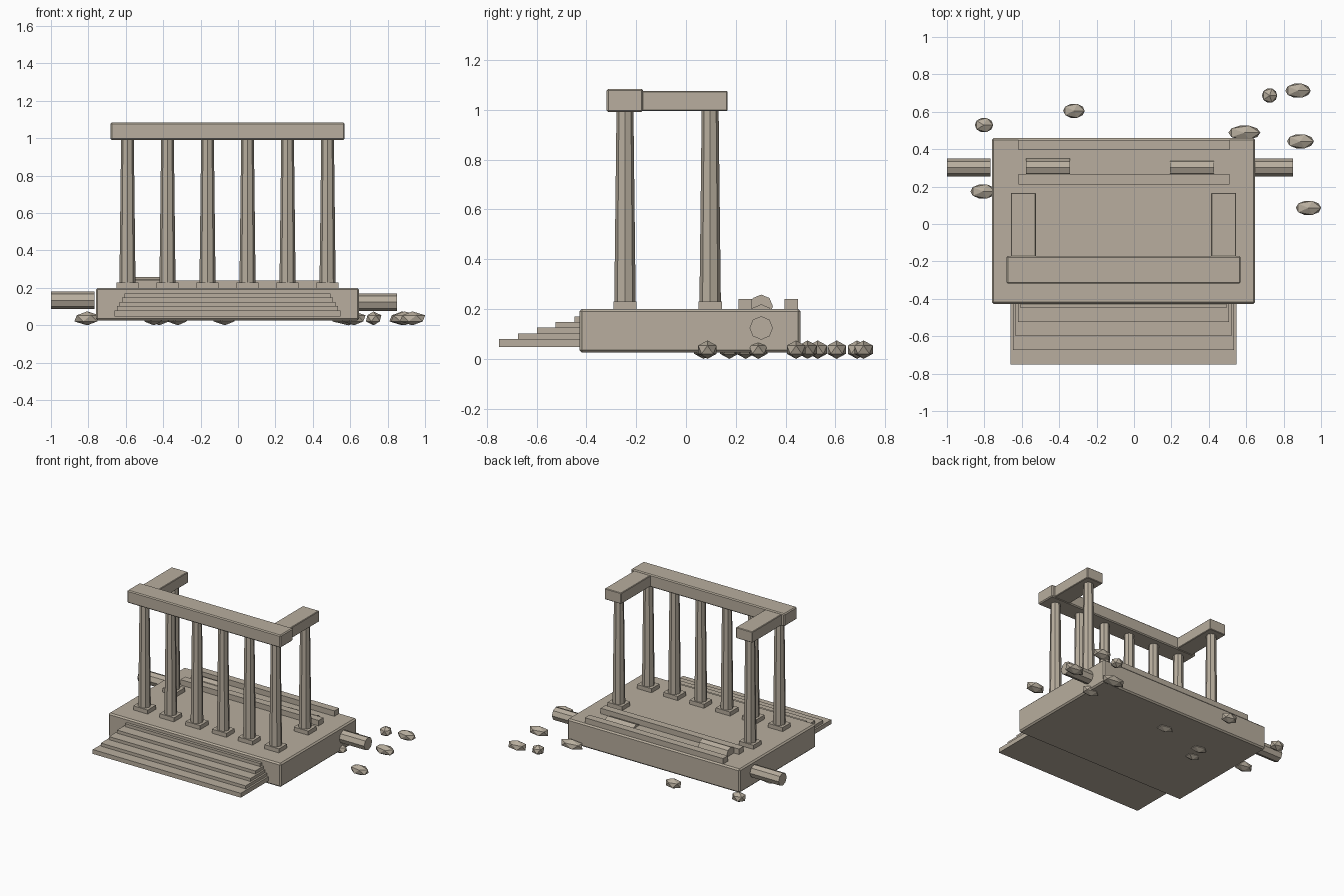
import bpy, math

if "Cube" in bpy.data.objects:
    bpy.data.objects.remove(bpy.data.objects["Cube"])

stone = bpy.data.materials.new("weathered_stone")
stone.diffuse_color = (0.479, 0.423, 0.342, 1)
stone.use_nodes = True
stone.node_tree.nodes["Principled BSDF"].inputs["Base Color"].default_value = stone.diffuse_color


def finish(obj, name, bevel=0):
    obj.name = name
    obj.data.materials.append(stone)
    if bevel:
        m = obj.modifiers.new("edge", 'BEVEL')
        m.width = bevel
        m.segments = 1
    return obj


def box(name, x0, x1, y0, y1, z0, z1, bevel=0):
    bpy.ops.mesh.primitive_cube_add(size=1, location=((x0 + x1) / 2, (y0 + y1) / 2, (z0 + z1) / 2))
    o = bpy.context.object
    o.scale = (x1 - x0, y1 - y0, z1 - z0)
    bpy.ops.object.transform_apply(location=False, rotation=False, scale=True)
    return finish(o, name, bevel)


def column(x, y):
    box("column_plinth", x - 0.059, x + 0.059, y - 0.047, y + 0.047, 0.19, 0.23)
    bpy.ops.mesh.primitive_cone_add(vertices=8, radius1=0.043, radius2=0.034,
                                    depth=0.77, location=(x, y, 0.612))
    finish(bpy.context.object, "column_shaft")


# Platform
box("platform", -0.76, 0.648, -0.428, 0.46, 0.025, 0.2, 0.01)

# Front steps, each one shallower and narrower
for i in range(5):
    half = 0.604 - i * 0.0133
    box("step", -0.056 - half, -0.056 + half, -0.75 + i * 0.0755, -0.41,
        0.048 + (i > 0) * (0.032 + (i - 1) * 0.0225), 0.08 + i * 0.0225)

# Colonnade: six in front, one behind each corner
xs = [-0.591 + i * 0.214 for i in range(6)]
for x in xs:
    column(x, -0.245)
for x in (xs[0], xs[-1]):
    column(x, 0.097)
    box("side_beam", x - 0.067, x + 0.067, -0.2, 0.167, 0.995, 1.076, 0.004)
box("front_beam", -0.682, 0.57, -0.319, -0.172, 0.991, 1.084, 0.007)

# Low remains of the back wall
for y in (0.211, 0.395):
    box("wall_remains", -0.618, 0.51, y, y + 0.055, 0.19, 0.24)

# Fallen column drums
for x, z in ((-0.883, 0.133), (-0.46, 0.211), (-0.075, 0.14), (0.31, 0.172), (0.733, 0.124)):
    bpy.ops.mesh.primitive_cylinder_add(vertices=8, radius=0.047, depth=0.234,
                                        location=(x, 0.302, z), rotation=(0, math.pi / 2, 0))
    finish(bpy.context.object, "fallen_drum")

# Scattered rubble: x, y, half length
rubble = [(-0.802, 0.529, 0.048), (-0.321, 0.605, 0.056), (-0.807, 0.174, 0.066),
          (0.59, 0.488, 0.083), (0.725, 0.687, 0.04), (0.877, 0.713, 0.066),
          (0.89, 0.442, 0.07), (0.933, 0.086, 0.066), (0.62, 0.29, 0.06),
          (-0.07, 0.24, 0.06), (-0.42, 0.174, 0.06), (-0.45, 0.07, 0.05)]
for x, y, h in rubble:
    bpy.ops.mesh.primitive_ico_sphere_add(subdivisions=1, radius=1, location=(x, y, 0.037))
    o = bpy.context.object
    o.scale = (h / 0.87, 0.044, 0.037)
    finish(o, "rubble")
